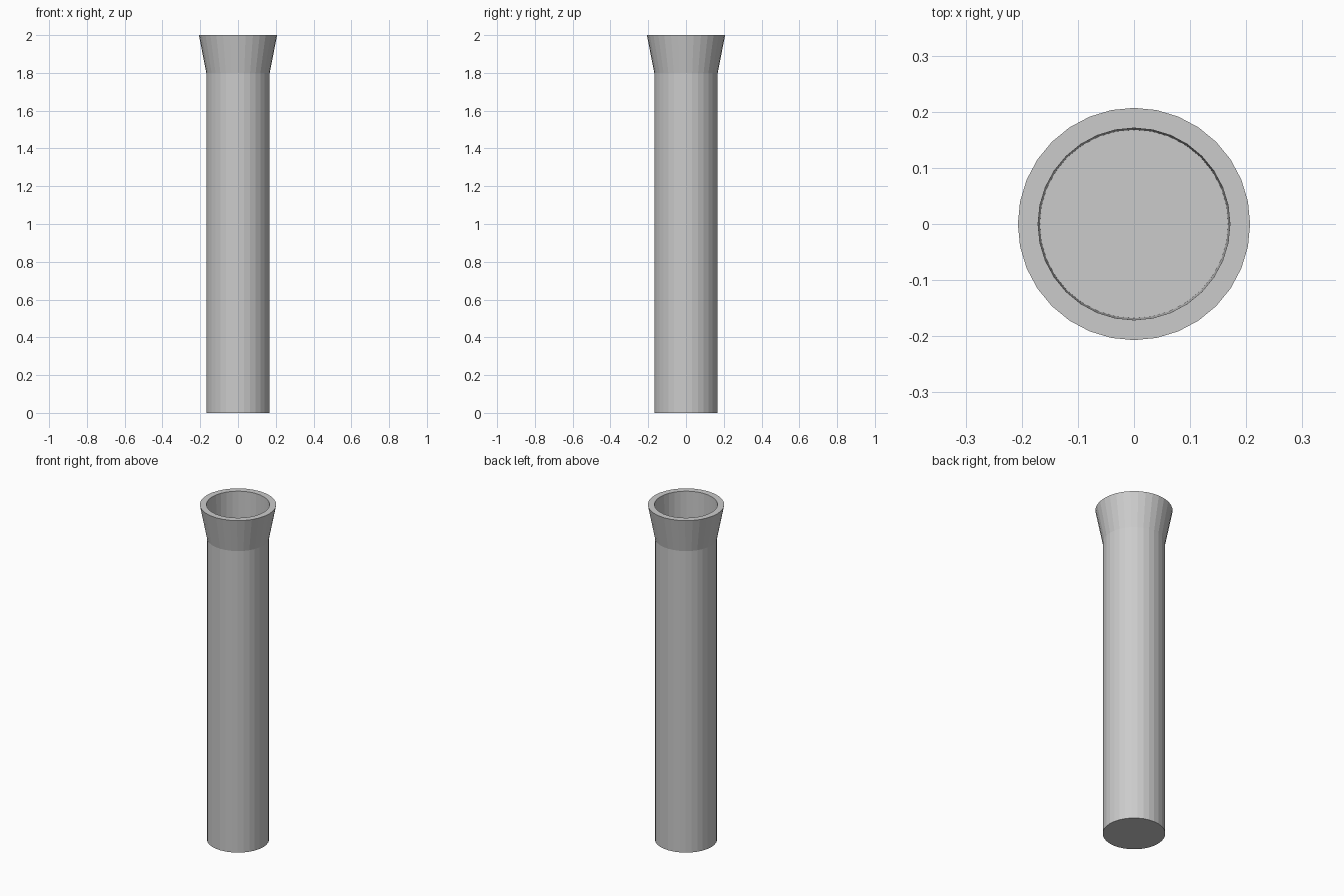
import bpy, bmesh
from math import cos, sin, tau

if "Cube" in bpy.data.objects:
    bpy.data.objects.remove(bpy.data.objects["Cube"])

SIDES = 32
# (radius, height) from the base, over the flared rim, down to the socket floor
PROFILE = [(0.168, 0.0), (0.168, 1.8), (0.207, 2.0), (0.171, 2.0), (0.168, 1.8005)]


def lathe(name, profile, sides):
    """Flat-faced turned shape, capped at both ends of the profile."""
    bm = bmesh.new()
    rings = [[bm.verts.new((r * cos(tau * i / sides), r * sin(tau * i / sides), z))
              for i in range(sides)] for r, z in profile]
    for low, high in zip(rings, rings[1:]):
        for i in range(sides):
            j = (i + 1) % sides
            bm.faces.new((low[i], low[j], high[j], high[i]))
    bm.faces.new(rings[0][::-1])
    bm.faces.new(rings[-1])
    mesh = bpy.data.meshes.new(name)
    bm.to_mesh(mesh)
    bm.free()
    obj = bpy.data.objects.new(name, mesh)
    bpy.context.collection.objects.link(obj)
    return obj


# Column with flared, recessed top
lathe("flared_column", PROFILE, SIDES)
